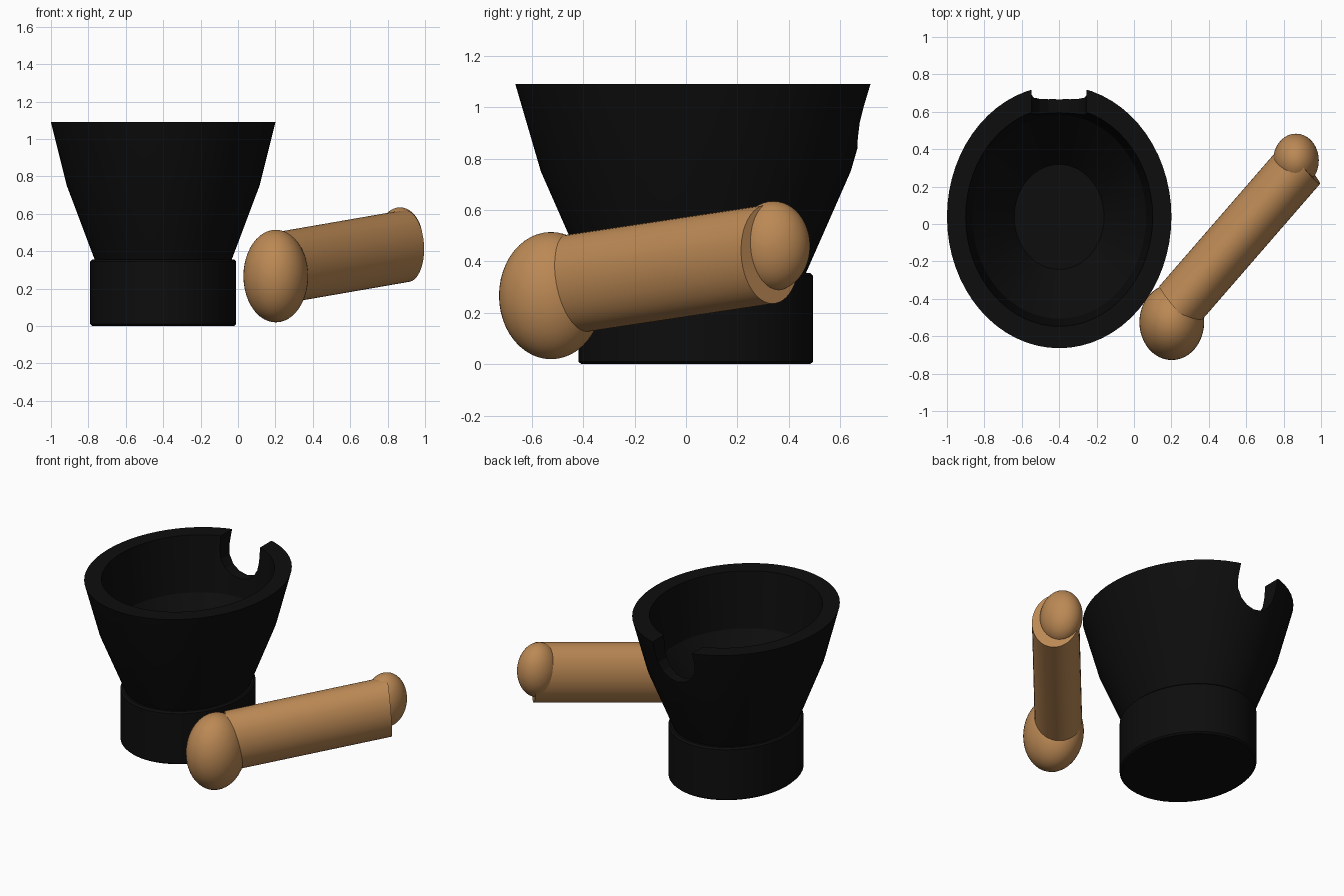
import bpy, bmesh, math
from mathutils import Vector

if "Cube" in bpy.data.objects:
    bpy.data.objects.remove(bpy.data.objects["Cube"])


def material(name, color, rough):
    m = bpy.data.materials.new(name)
    m.use_nodes = True
    m.diffuse_color = color
    node = m.node_tree.nodes["Principled BSDF"]
    node.inputs["Base Color"].default_value = color
    node.inputs["Roughness"].default_value = rough
    return m


black = material("black stone", (0.004, 0.004, 0.004, 1), 0.6)
wood = material("light wood", (0.5, 0.25, 0.09, 1), 0.6)

DEPTH = 1.17        # everything is stretched along y
TALL = 1.43         # the pestle is also stretched along z
BOWL_AT = (-0.4, 0.038, 0)


def add_object(name, bm, mat, location=(0, 0, 0), scale=(1, 1, 1)):
    mesh = bpy.data.meshes.new(name)
    bmesh.ops.recalc_face_normals(bm, faces=bm.faces)
    bm.to_mesh(mesh)
    bm.free()
    ob = bpy.data.objects.new(name, mesh)
    ob.location, ob.scale = location, scale
    bpy.context.collection.objects.link(ob)
    mesh.materials.append(mat)
    return ob


def smooth(ob, angle=25):
    bpy.ops.object.select_all(action="DESELECT")
    ob.select_set(True)
    bpy.context.view_layer.objects.active = ob
    bpy.ops.object.shade_smooth_by_angle(angle=math.radians(angle))


def lathe(name, profile, mat, steps=64):
    """Turn an (r, z) profile around z into a closed solid."""
    bm = bmesh.new()
    verts = [bm.verts.new((r, 0, z)) for r, z in profile]
    edges = [bm.edges.new(pair) for pair in zip(verts, verts[1:])]
    bmesh.ops.spin(bm, geom=verts + edges, cent=(0, 0, 0), axis=(0, 0, 1),
                   angle=math.tau, steps=steps, use_duplicate=False)
    bmesh.ops.remove_doubles(bm, verts=bm.verts, dist=0.0005)
    return add_object(name, bm, mat, BOWL_AT, (1, DEPTH, 1))


# Mortar: foot and hollow flared bowl
foot = lathe("mortar_foot", [(0, 0), (0.38, 0), (0.39, 0.01), (0.39, 0.345),
                             (0.38, 0.355), (0, 0.355)], black)
bowl = lathe("mortar_bowl", [(0, 0.33), (0.357, 0.33), (0.515, 0.75), (0.6, 1.09),
                             (0.5, 1.09), (0.465, 0.72), (0.24, 0.41), (0, 0.41)], black)

# Pouring notch: round-bottomed cutter through the back of the rim
bm = bmesh.new()
arc = [(-0.147, 1.3)]
for i in range(9):
    a = math.pi * (1 + i / 8)
    arc.append((0.147 * math.cos(a), 1.0 + 0.16 * math.sin(a)))
arc.append((0.147, 1.3))
face = bm.faces.new([bm.verts.new((x, 0.3, z)) for x, z in arc])
grown = bmesh.ops.extrude_face_region(bm, geom=[face])["geom"]
bmesh.ops.translate(bm, vec=(0, 0.7, 0),
                    verts=[v for v in grown if isinstance(v, bmesh.types.BMVert)])
cutter = add_object("notch_cutter", bm, black, (BOWL_AT[0], 0, 0))
cutter.hide_render = True
cutter.hide_set(True)
cut = bowl.modifiers.new("pouring_notch", "BOOLEAN")
cut.operation, cut.solver, cut.object = "DIFFERENCE", "EXACT", cutter
bpy.context.view_layer.objects.active = bowl
bpy.ops.object.modifier_apply(modifier=cut.name)
bpy.data.objects.remove(cutter)


# Pestle: two stretched balls joined by a tilted shaft
def ball(name, center, radius):
    bm = bmesh.new()
    bmesh.ops.create_uvsphere(bm, u_segments=48, v_segments=24, radius=radius)
    return add_object(name, bm, wood, center, (1, DEPTH, TALL))


head = ball("pestle_head", (0.202, -0.525, 0.267), 0.173)
knob = ball("pestle_knob", (0.866, 0.34, 0.46), 0.122)

squash = Vector((1, 1 / DEPTH, 1 / TALL))
start = Vector((0.23, -0.445, 0.312)) * squash
end = Vector((0.9, 0.327, 0.428)) * squash
bm = bmesh.new()
bmesh.ops.create_cone(bm, cap_ends=True, segments=48, radius1=0.135, radius2=0.135,
                      depth=(end - start).length)
turn = (end - start).to_track_quat("Z", "Y").to_matrix()
bmesh.ops.rotate(bm, verts=bm.verts, cent=(0, 0, 0), matrix=turn)
middle = (start + end) / 2
shaft = add_object("pestle_shaft", bm, wood,
                   (middle.x, middle.y * DEPTH, middle.z * TALL), (1, DEPTH, TALL))

for part in (foot, bowl, head, knob, shaft):
    smooth(part, 30 if part in (head, knob, shaft) else 12)
